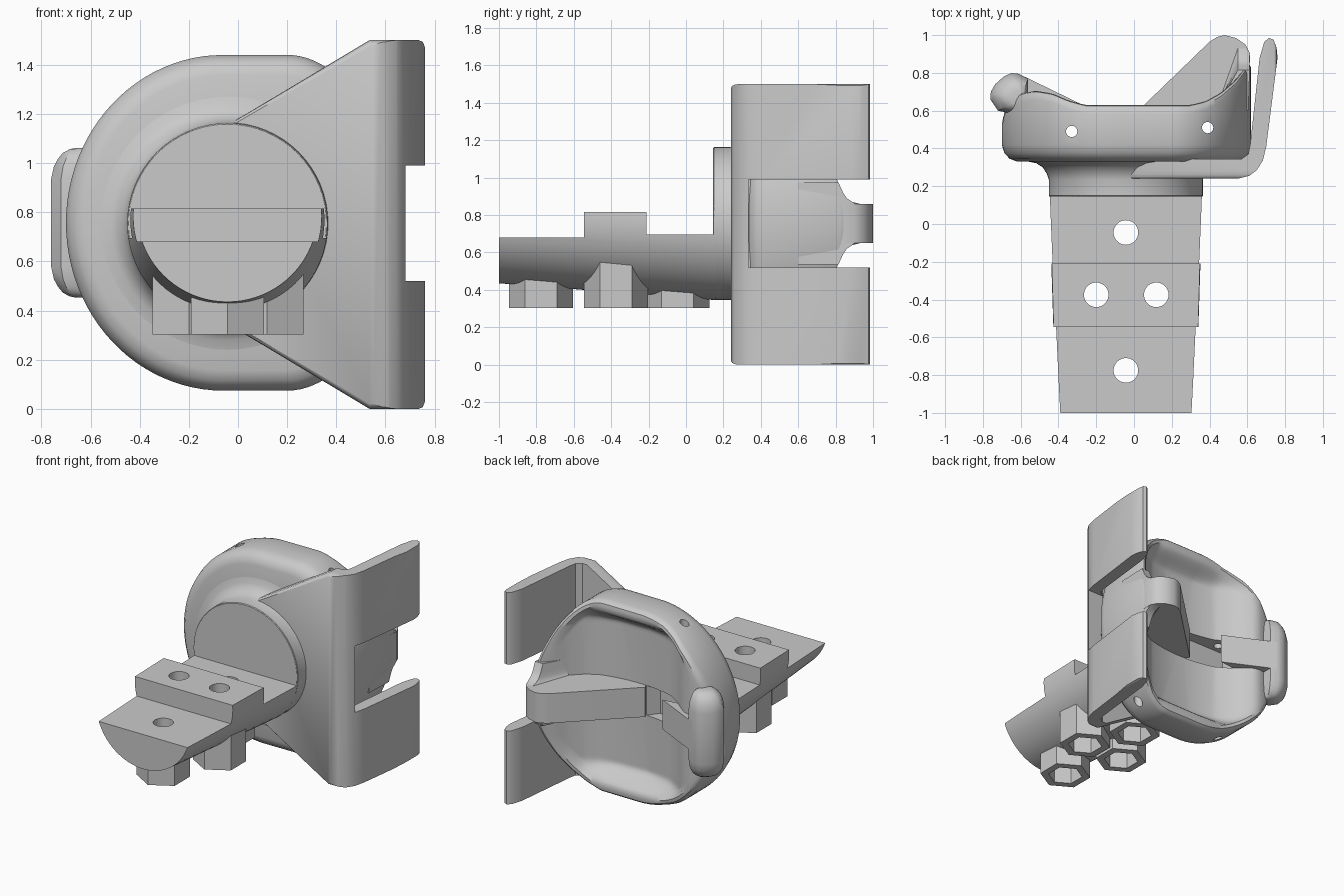
import bpy, bmesh
from math import pi, cos, sin, radians

if "Cube" in bpy.data.objects:
    bpy.data.objects.remove(bpy.data.objects["Cube"], do_unlink=True)

GREY = (0.59, 0.59, 0.59, 1)
mat = bpy.data.materials.new("plain grey")
mat.use_nodes = True
mat.diffuse_color = GREY
mat.node_tree.nodes["Principled BSDF"].inputs["Base Color"].default_value = GREY


def loft(name, rings):
    """Skin a list of equal-length closed rings and cap both ends."""
    bm = bmesh.new()
    rows = [[bm.verts.new(p) for p in ring] for ring in rings]
    n = len(rows[0])
    for a, b in zip(rows, rows[1:]):
        for i in range(n):
            j = (i + 1) % n
            bm.faces.new((a[i], a[j], b[j], b[i]))
    bm.faces.new(rows[0])
    bm.faces.new(rows[-1])
    bmesh.ops.recalc_face_normals(bm, faces=bm.faces)
    mesh = bpy.data.meshes.new(name)
    bm.to_mesh(mesh)
    bm.free()
    ob = bpy.data.objects.new(name, mesh)
    bpy.context.collection.objects.link(ob)
    mesh.materials.append(mat)
    return ob


def prism_z(name, pts, z0, z1):
    return loft(name, [[(x, y, z) for x, y in pts] for z in (z0, z1)])


def circle(cx, cy, r, n=40, turn=0.0):
    return [(cx + r * cos(turn + 2 * pi * i / n), cy + r * sin(turn + 2 * pi * i / n))
            for i in range(n)]


def rect(x0, y0, x1, y1):
    return [(x0, y0), (x1, y0), (x1, y1), (x0, y1)]


def boolean(ob, cutters, op='DIFFERENCE'):
    for c in cutters:
        m = ob.modifiers.new("cut", 'BOOLEAN')
        m.operation, m.object, m.solver = op, c, 'EXACT'
        bpy.context.view_layer.objects.active = ob
        bpy.ops.object.modifier_apply(modifier=m.name)
        bpy.data.objects.remove(c, do_unlink=True)


def smooth(ob):
    bpy.ops.object.select_all(action='DESELECT')
    ob.select_set(True)
    bpy.context.view_layer.objects.active = ob
    bpy.ops.object.shade_smooth_by_angle(angle=radians(35))


def curve(table, x):
    """Linear interpolation through (x, value) pairs."""
    for (xa, a), (xb, b) in zip(table, table[1:]):
        if x <= xb:
            return a + (b - a) * (max(x, xa) - xa) / (xb - xa)
    return table[-1][1]


MID = 0.757     # height of the main axis
AX = -0.043     # x of the arm axis
LOW, HIGH = 0.65, 0.86   # heights of the prongs and slot
parts = []

# Saddle cup: rounded outline, back swept up into two wings, shallow trough between
RIM = [(-0.7, 0.57), (-0.66, 0.645), (-0.6, 0.69), (-0.52, 0.705), (-0.43, 0.69), (-0.35, 0.655),
       (-0.26, 0.63), (0.3, 0.63), (0.38, 0.65), (0.46, 0.695), (0.54, 0.765), (0.62, 0.87)]


def outline(s):
    pts = []
    for i in range(96):
        a = 2 * pi * i / 96
        cx, rx = (0.2, 0.42) if cos(a) > 0 else (-0.06, 0.64)
        pts.append((s * (cx + rx * cos(a)), MID + s * 0.683 * sin(a)))
    return pts


def trough(x, z):
    """Extra depth of the hollow: widest in the middle, fading to the wings and the rim."""
    across = max(0, 1 - ((x - 0.02) / 0.5) ** 2)
    fade = min(1, max(0, (0.62 - abs(z - MID)) / 0.12))
    return 0.13 * across * fade * fade * (3 - 2 * fade)


rings = [[(x, y, z) for x, z in outline(s)]
         for s, y in ((0.5, 0.33), (0.88, 0.33), (0.94, 0.345), (0.98, 0.375), (1, 0.42))]
rings += [[(x, curve(RIM, x) - d, z) for x, z in outline(s)]
          for s, d in ((1, 0.045), (0.99, 0.02), (0.97, 0.004), (0.94, 0))]
rings += [[(x, curve(RIM, x) - trough(x, z), z) for x, z in outline(i / 40)]
          for i in range(36, 0, -1)]
cup = loft("saddle_cup", rings)
boolean(cup, [prism_z("slot", [(-0.42, 0.43), (-0.1, 0.43), (0.09, 0.67), (-0.3, 0.72), (-0.42, 0.6)],
                      LOW, HIGH)])

# Long prong, with concave fillets onto the wing above and below
long_prong = prism_z("long_prong", [
    (-0.05, 0.53), (0.4, 0.965), (0.44, 0.99), (0.48, 1.0), (0.54, 0.985), (0.59, 0.95),
    (0.615, 0.9), (0.61, 0.8), (0.5, 0.42), (0, 0.42)], LOW, HIGH)
STEPS = ((0.105, 0.93), (0.115, 0.89), (0.135, 0.86), (0.165, 0.84), (0.22, 0.815))
for side in (1, -1):
    parts.append(loft("prong_fillet", [
        [(x, min(y, top), (LOW + HIGH) / 2 + side * h)
         for x, y in ((0.44, 0.62), (0.55, 0.98), (0.59, 0.95), (0.612, 0.9), (0.605, 0.6))]
        for h, top in STEPS]))

# Short prong web
short_prong = prism_z("short_prong", [
    (-0.25, 0.62), (-0.6, 0.79), (-0.68, 0.76), (-0.69, 0.56), (-0.43, 0.5), (-0.41, 0.6)],
    LOW, HIGH)
parts += [cup, long_prong, short_prong]

# Cord holes running vertically through the cup
for ob in (cup, long_prong):
    boolean(ob, [prism_z("hole", circle(x, y, 0.03, 20), -0.1, 1.6)
                 for x, y in ((-0.33, 0.49), (0.39, 0.51))])

# Rounded end plate on the short prong
plate = [(-0.76, 0.66), (-0.758, 0.7), (-0.735, 0.74), (-0.69, 0.78), (-0.65, 0.799),
         (-0.61, 0.795), (-0.56, 0.77), (-0.56, 0.66), (-0.63, 0.58), (-0.72, 0.6)]
steps = ((0.305, 0.35), (0.3, 0.52), (0.285, 0.7), (0.26, 0.83), (0.23, 0.93), (0.18, 1))
levels = [(MID - h, s) for h, s in steps] + [(MID + h, s) for h, s in reversed(steps)]
parts.append(loft("prong_end_plate", [
    [(-0.6 + s * (x + 0.6), 0.66 + s * (y - 0.66), z) for x, y in plate] for z, s in levels]))

# Flared neck joining arm and cup
parts.append(loft("neck", [
    [(x, y, z) for x, z in circle(AX, 0.755, r, 64)]
    for r, y in ((0.403, 0.145), (0.408, 0.15), (0.408, 0.235), (0.418, 0.265),
                 (0.44, 0.3), (0.475, 0.322), (0.54, 0.335), (0.54, 0.37))]))

# Side guard: bent plate, trimmed to a soft-edged trapezoid, with an open window
guard = prism_z("side_guard", [
    (-0.04, 0.24), (0.55, 0.24), (0.61, 0.255), (0.65, 0.285), (0.682, 0.335), (0.7, 0.41),
    (0.76, 0.88), (0.755, 0.93), (0.74, 0.975), (0.715, 0.985), (0.69, 0.965), (0.665, 0.88),
    (0.615, 0.42), (0.605, 0.37), (0.57, 0.345), (-0.04, 0.34)], -0.1, 1.6)
half = [(-0.1, 0.37), (0.535, 0.75), (0.735, 0.75), (0.752, 0.743), (0.761, 0.72)]
trim = half + [(x, -h) for x, h in reversed(half)]
boolean(guard, [loft("trim", [[(x, y, 0.75 + h * s) for x, h in trim] for y, s in (
    (0.2, 0.972), (0.24, 0.972), (0.248, 0.988), (0.26, 0.996), (0.28, 1), (1.2, 1))])], 'INTERSECT')
boolean(guard, [prism_z("window", rect(0.56, 0.335, 0.9, 1.2), 0.52, 0.99)])
parts.append(guard)

# Tapered arm with flat steps on top
arm = loft("stepped_arm", [
    [(x, y, z) for x, z in circle(AX, cz, r, 80)]
    for y, r, cz in ((0.16, 0.407, 0.752), (-1, 0.369, 0.804))])
boolean(arm, [prism_z("trim", rect(-1, -1.2, 1, -0.545), 0.68, 1.5),
              prism_z("trim", rect(-1, -0.6, 1, -0.2), 0.815, 1.5),
              prism_z("trim", rect(-1, -0.21, 1, 0.146), 0.695, 1.5)])

# Bolt bosses: hexagonal tubes under the arm, round holes through it
BOLTS = ((AX, -0.045), (-0.2, -0.375), (0.118, -0.375), (AX, -0.775))
for x, y in BOLTS:
    boss = prism_z("bolt_boss", circle(x, y, 0.171, 6, pi / 2), 0.302, 0.58)
    for ob in (boss, arm):
        boolean(ob, [prism_z("pocket", circle(x, y, 0.115, 6, pi / 2), 0.2, 0.52),
                     prism_z("hole", circle(x, y, 0.065), 0.2, 1)])
    parts.append(boss)
parts.append(arm)

for ob in parts:
    smooth(ob)
